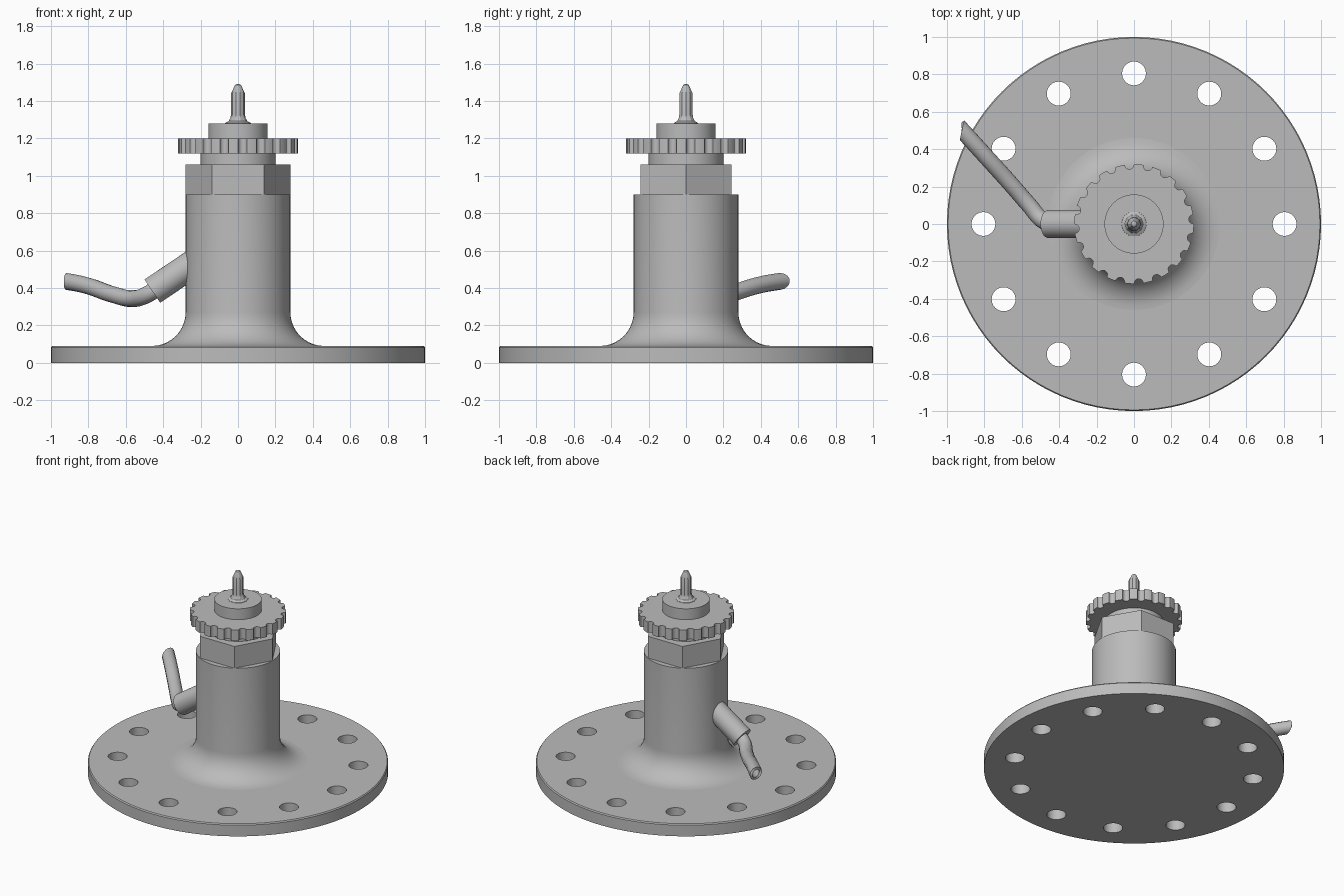
import bpy, bmesh, math
from mathutils import Vector

cube = bpy.data.objects.get("Cube")
if cube:
    bpy.data.objects.remove(cube, do_unlink=True)

steel = bpy.data.materials.new("plain_grey_steel")
GREY = (0.5, 0.5, 0.5, 1)
steel.diffuse_color = GREY
steel.use_nodes = True
steel.node_tree.nodes["Principled BSDF"].inputs["Base Color"].default_value = GREY


def finish(name, bm, angle=35):
    """Turn a bmesh into a shaded object."""
    bmesh.ops.recalc_face_normals(bm, faces=bm.faces)
    mesh = bpy.data.meshes.new(name)
    bm.to_mesh(mesh)
    bm.free()
    mesh.materials.append(steel)
    mesh.shade_smooth()
    mesh.set_sharp_from_angle(angle=math.radians(angle))
    obj = bpy.data.objects.new(name, mesh)
    bpy.context.collection.objects.link(obj)
    return obj


def lathe(name, profile, sides=64, angle=35):
    """Revolve (radius, height) points about z and cap both ends."""
    bm = bmesh.new()
    rings = [[bm.verts.new((r * math.cos(math.tau * i / sides),
                            r * math.sin(math.tau * i / sides), z))
              for i in range(sides)] for r, z in profile]
    for low, high in zip(rings, rings[1:]):
        for i in range(sides):
            j = (i + 1) % sides
            bm.faces.new((low[i], low[j], high[j], high[i]))
    bm.faces.new(rings[0][::-1])
    bm.faces.new(rings[-1])
    return finish(name, bm, angle)


def prism(name, outline, z0, z1):
    """Extrude a flat outline upward."""
    bm = bmesh.new()
    face = bm.faces.new([bm.verts.new((x, y, z0)) for x, y in outline])
    top = bmesh.ops.extrude_face_region(bm, geom=[face])["geom"]
    bmesh.ops.translate(bm, vec=(0, 0, z1 - z0),
                        verts=[v for v in top if isinstance(v, bmesh.types.BMVert)])
    return finish(name, bm)


def bake(obj):
    """Apply an object's modifiers."""
    deps = bpy.context.evaluated_depsgraph_get()
    mesh = bpy.data.meshes.new_from_object(obj.evaluated_get(deps))
    obj.modifiers.clear()
    obj.data = mesh


# Base flange with a ring of twelve bolt holes
flange = lathe("base_flange", [(1, 0), (1, 0.082), (0.994, 0.09)], 96)
bm = bmesh.new()
for i in range(12):
    a = math.tau * i / 12
    made = bmesh.ops.create_cone(bm, cap_ends=True, segments=24,
                                 radius1=0.064, radius2=0.064, depth=0.4)
    bmesh.ops.translate(bm, verts=made["verts"],
                        vec=(0.805 * math.cos(a), 0.805 * math.sin(a), 0.04))
cutter = finish("bolt_hole_cutter", bm)
cutter.hide_render = True
cut = flange.modifiers.new("bolt_holes", "BOOLEAN")
cut.object = cutter
cut.solver = "EXACT"
bake(flange)
bpy.data.objects.remove(cutter, do_unlink=True)
flange.data.shade_smooth()
flange.data.set_sharp_from_angle(angle=math.radians(35))

# Main column with a filleted foot
fillet = [(0.46 - 0.18 * math.sin(t), 0.27 - 0.18 * math.cos(t))
          for t in (math.pi / 2 * k / 10 for k in range(11))]
lathe("body_column", [(0.46, 0.08)] + fillet + [(0.28, 0.9)])

# Hexagonal nut and the round collar above it
prism("hex_nut", [(0.28 * math.cos(math.tau * i / 6), 0.28 * math.sin(math.tau * i / 6))
                  for i in range(6)], 0.89, 1.06)
lathe("collar", [(0.2, 1.05), (0.2, 1.13)])

# Adjustment wheel with scalloped grip notches
TEETH, R, NOTCH = 20, 0.32, 0.024
outline = []
for i in range(TEETH):
    a = math.tau * (i + 0.25) / TEETH
    out, side = Vector((math.cos(a), math.sin(a))), Vector((-math.sin(a), math.cos(a)))
    for k in range(9):
        t = math.pi * k / 8
        outline.append(out * (R - 0.002 - NOTCH * math.sin(t)) - side * NOTCH * math.cos(t))
    for f in (0.33, 0.5, 0.67):
        b = a + math.tau * f / TEETH
        outline.append(Vector((R * math.cos(b), R * math.sin(b))))
prism("grip_wheel", outline, 1.12, 1.2)

# Hub and pointed spindle
lathe("wheel_hub", [(0.158, 1.19), (0.158, 1.28)])
lathe("spindle", [(0.07, 1.275), (0.068, 1.282), (0.05, 1.292), (0.041, 1.308),
                  (0.037, 1.33), (0.037, 1.44), (0.016, 1.485), (0.008, 1.49)], 10, 30)

# Slanted socket on the side of the column
start, end = Vector((-0.2, 0, 0.557)), Vector((-0.458, 0, 0.383))
socket = lathe("side_socket", [(0.075, 0), (0.075, (end - start).length)], 32)
socket.location = start
socket.rotation_euler = (end - start).to_track_quat("Z", "Y").to_euler()

# Hollow bent pipe, cut off flat at its outer end
curve = bpy.data.curves.new("pipe_path", "CURVE")
curve.dimensions = "3D"
curve.bevel_depth = 0.045
curve.bevel_resolution = 5
curve.resolution_u = 8
path = [(-0.42, 0, 0.409), (-0.485, 0.018, 0.365), (-0.56, 0.1, 0.343),
        (-0.66, 0.215, 0.362), (-0.8, 0.37, 0.41), (-0.9, 0.48, 0.432), (-1.0, 0.59, 0.442)]
spline = curve.splines.new("BEZIER")
spline.bezier_points.add(len(path) - 1)
for point, co in zip(spline.bezier_points, path):
    point.co = co
    point.handle_left_type = point.handle_right_type = "AUTO"
guide = bpy.data.objects.new("pipe_guide", curve)
bpy.context.collection.objects.link(guide)
tube = bpy.data.meshes.new_from_object(
    guide.evaluated_get(bpy.context.evaluated_depsgraph_get()))
bpy.data.objects.remove(guide, do_unlink=True)
bm = bmesh.new()
bm.from_mesh(tube)
bmesh.ops.remove_doubles(bm, verts=bm.verts, dist=0.0001)
bmesh.ops.bisect_plane(bm, geom=bm.verts[:] + bm.edges[:] + bm.faces[:],
                       plane_co=(-0.92, 0.5, 0.435), plane_no=(-0.97, 0.22, 0),
                       clear_outer=True)
pipe = finish("bent_pipe", bm)
wall = pipe.modifiers.new("pipe_wall", "SOLIDIFY")
wall.thickness = 0.018
wall.offset = -1
bake(pipe)
pipe.data.shade_smooth()
pipe.data.set_sharp_from_angle(angle=math.radians(40))
